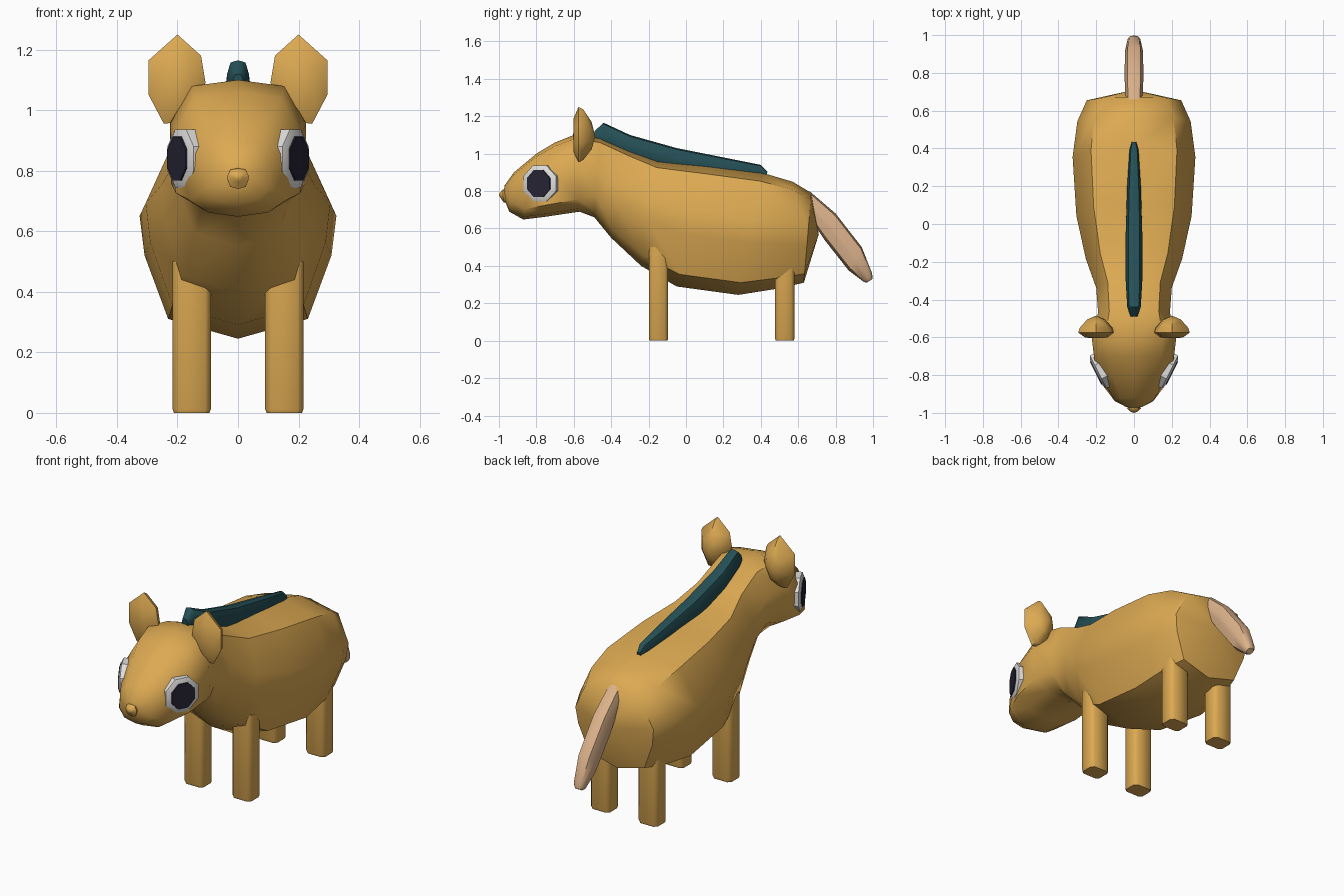
import bpy, bmesh, math
from mathutils import Vector

if "Cube" in bpy.data.objects:
    bpy.data.objects.remove(bpy.data.objects["Cube"])


def material(name, rgb):
    m = bpy.data.materials.new(name)
    m.diffuse_color = (*rgb, 1)
    m.use_nodes = True
    m.node_tree.nodes["Principled BSDF"].inputs["Base Color"].default_value = m.diffuse_color
    return m


GOLD = material("golden fur", (0.72, 0.40, 0.085))
TEAL = material("dark teal", (0.018, 0.08, 0.093))
PEACH = material("peach", (0.72, 0.45, 0.26))
WHITE = material("eye white", (0.74, 0.73, 0.72))
DARK = material("pupil dark", (0.02, 0.018, 0.035))

# Half cross-sections from top to bottom: (width factor, height factor)
ROUND = [(0, 1), (.70, .93), (1, .62), (.95, .42), (.71, .10), (0, 0)]
BOXY = [(0, 1), (.68, .95), (1, .65), (.98, .16), (.60, .04), (0, 0)]


def skin(name, rings, mat, start=None, end=None, angle=50):
    """Joins rings of points into a closed surface; optional cap centre points."""
    bm = bmesh.new()
    loops = [[bm.verts.new(p) for p in r] for r in rings]
    n = len(loops[0])
    for a, b in zip(loops, loops[1:]):
        for i in range(n):
            j = (i + 1) % n
            bm.faces.new((a[i], a[j], b[j], b[i]))
    for loop, tip in ((loops[0], start), (loops[-1], end)):
        if tip is None:
            bm.faces.new(loop)
        else:
            c = bm.verts.new(tip)
            for i in range(n):
                bm.faces.new((loop[i], loop[(i + 1) % n], c))
    bmesh.ops.recalc_face_normals(bm, faces=bm.faces)
    me = bpy.data.meshes.new(name)
    bm.to_mesh(me)
    bm.free()
    me.materials.append(mat)
    ob = bpy.data.objects.new(name, me)
    bpy.context.collection.objects.link(ob)
    bpy.ops.object.select_all(action='DESELECT')
    ob.select_set(True)
    bpy.context.view_layer.objects.active = ob
    bpy.ops.object.shade_smooth_by_angle(angle=math.radians(angle))
    return ob


def section(yt, zt, yb, zb, w, s=0.0):
    """Ring between a top and a bottom profile point; s blends round to boxy."""
    half = [(a[0] * (1 - s) + b[0] * s, a[1] * (1 - s) + b[1] * s)
            for a, b in zip(ROUND, BOXY)]
    full = half + [(-x, t) for x, t in half[-2:0:-1]]
    return [(x * w, yb + (yt - yb) * t, zb + (zt - zb) * t) for x, t in full]


# Head, neck and torso in one skin
torso = [
    (-.97, .83, -.965, .74, .045, .3), (-.92, .90, -.945, .69, .105, .6),
    (-.80, 1.00, -.87, .648, .165, 1), (-.70, 1.06, -.75, .663, .21, 1),
    (-.60, 1.10, -.57, .69, .225, 1), (-.46, 1.085, -.49, .66, .19, .6),
    (-.30, 1.02, -.40, .55, .20, .2), (-.15, .965, -.24, .40, .255),
    (.10, .94, -.05, .29, .305), (.40, .90, .28, .245, .325),
    (.57, .85, .50, .28, .30), (.67, .79, .63, .31, .25)]
skin("body", [section(*r) for r in torso], GOLD,
     start=(0, -.975, .785), end=(0, .71, .57))

# Mane ridge along the neck and back
mane = [
    (-.49, 1.12, -.485, 1.05, .018, .5), (-.44, 1.165, -.44, 1.04, .036, .5),
    (-.30, 1.10, -.30, .97, .044, .5), (-.05, 1.03, -.05, .90, .044, .5),
    (.20, .98, .20, .87, .036, .5), (.40, .94, .38, .85, .024, .5),
    (.435, .905, .43, .86, .012, .5)]
skin("mane", [section(*r) for r in mane], TEAL)

# Drooping tail
tail = [
    (.66, .80, .66, .66, .045), (.80, .68, .74, .54, .05),
    (.94, .50, .87, .375, .048), (.995, .36, .95, .315, .034),
    (.998, .33, .965, .31, .02)]
skin("tail", [section(*r) for r in tail], PEACH)

# Nose button
nose = [section(-.95, .81, -.95, .74, .03), section(-.98, .808, -.975, .74, .036),
        section(-.996, .79, -.992, .765, .016)]
skin("nose", nose, GOLD, end=(0, -1.0, .775))

# Legs: square posts with chamfered corners
def leg(name, cx, cy, top):
    h, k = (.063, .052), .018
    pts = []
    for sx, sy in ((1, 1), (-1, 1), (-1, -1), (1, -1)):
        a = (sx * (h[0] - k), sy * h[1])
        b = (sx * h[0], sy * (h[1] - k))
        pts += [b, a] if sx * sy > 0 else [a, b]
    rings = [[(cx + x * f, cy + y * f, z) for x, y in pts]
             for z, f in ((0, .93), (.012, 1), (top, 1))]
    skin(name, rings, GOLD)


# Ear outline in the front plane (x, z)
EAR = [(.20, 1.25), (.295, 1.165), (.295, 1.05), (.245, .955),
       (.165, .965), (.107, 1.09), (.122, 1.18)]


def ear(name, side):
    cx, cz = .20, 1.09
    rings = []
    for scale, y in ((.6, -.602), (1, -.575), (.92, -.55), (.5, -.505)):
        rings.append([(side * (cx + (x - cx) * scale), y,
                       cz + (z - cz) * scale) for x, z in EAR])
    skin(name, rings, GOLD, start=(side * cx, -.603, cz), end=(side * cx, -.485, cz))


# Eyes: angled octagonal discs, pupil slightly proud of the white
def eye(name, side, mat, rings, sides=8):
    c = Vector((side * .188, -.782, .84))
    tangent = Vector((side * .447, .894, 0))
    normal = Vector((side * .894, -.447, 0))
    loops = []
    for rw, rh, depth in rings:
        loops.append([])
        for i in range(sides):
            a = math.tau * (i + .5) / sides
            loops[-1].append(c + tangent * rw * math.cos(a) + normal * depth
                             + Vector((0, 0, rh * math.sin(a))))
    skin(name, loops, mat, angle=30)


for side, word in ((1, "right"), (-1, "left")):
    leg("front_leg_" + word, side * .153, -.147, .50)
    leg("rear_leg_" + word, side * .153, .528, .45)
    ear("ear_" + word, side)
    eye("eye_white_" + word, side, WHITE,
        [(.105, .105, -.04), (.105, .105, .002), (.085, .085, .012)])
    eye("pupil_" + word, side, DARK, [(.076, .08, .005), (.074, .078, .017)])
